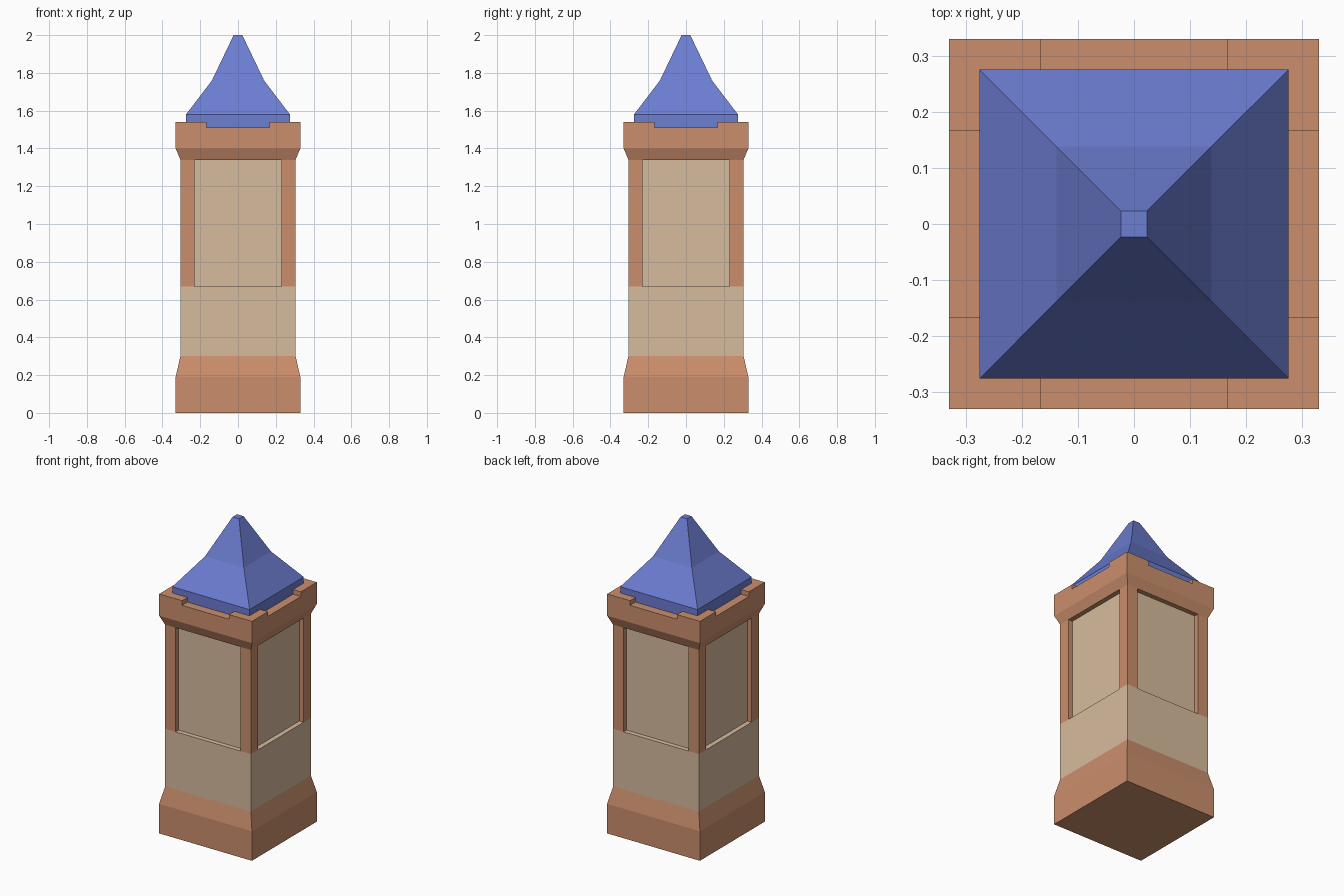
import bpy
import bmesh

default_cube = bpy.data.objects.get("Cube")
if default_cube:
    bpy.data.objects.remove(default_cube, do_unlink=True)


def make_material(name, color):
    mat = bpy.data.materials.new(name)
    mat.use_nodes = True
    mat.diffuse_color = (*color, 1)
    mat.node_tree.nodes["Principled BSDF"].inputs["Base Color"].default_value = (*color, 1)
    return mat


terracotta = make_material("terracotta", (0.60, 0.275, 0.15))
sandstone = make_material("sandstone", (0.68, 0.50, 0.34))
blue_tile = make_material("blue tile", (0.15, 0.205, 0.64))


def square_loft(name, profile, mats, center=(0, 0), split=None):
    """Stack square rings of (half width, height); faces above split use the second material."""
    bm = bmesh.new()
    cx, cy = center
    rings = [[bm.verts.new((cx + sx * r, cy + sy * r, z))
              for sx, sy in ((-1, -1), (1, -1), (1, 1), (-1, 1))]
             for r, z in profile]
    for low, high in zip(rings, rings[1:]):
        for i in range(4):
            j = (i + 1) % 4
            bm.faces.new((low[i], low[j], high[j], high[i]))
    bm.faces.new(rings[0][::-1])
    bm.faces.new(rings[-1])
    if split is not None:
        for face in bm.faces:
            face.material_index = int(face.calc_center_median().z > split)
    mesh = bpy.data.meshes.new(name)
    bm.to_mesh(mesh)
    bm.free()
    for mat in mats:
        mesh.materials.append(mat)
    obj = bpy.data.objects.new(name, mesh)
    bpy.context.collection.objects.link(obj)
    return obj


SILL, LINTEL, LEDGE, TOP = 0.67, 1.34, 1.51, 1.54
BODY, WIDE, OPENING, NOTCH = 0.305, 0.33, 0.23, 0.167

# Flared plinth with the plain wall above it
square_loft("plinth_and_lower_wall",
            [(WIDE, 0), (WIDE, 0.19), (BODY, 0.30), (BODY, SILL)],
            [terracotta, sandstone], split=0.30)

# Recessed wall panels between the posts
square_loft("recessed_panels", [(0.275, SILL), (0.275, LINTEL)], [sandstone])

# Flared parapet
square_loft("parapet", [(BODY, LINTEL), (WIDE, 1.40), (WIDE, LEDGE)], [terracotta])

# Corner posts and raised parapet corners
for x_side, sx in (("left", 1), ("right", -1)):
    for y_side, sy in (("front", -1), ("back", 1)):
        corner = f"{y_side}_{x_side}"
        half, mid = (BODY - OPENING) / 2, (BODY + OPENING) / 2
        square_loft(f"{corner}_post", [(half, SILL), (half, LINTEL)],
                    [terracotta], (sx * mid, sy * mid))
        half, mid = (WIDE - NOTCH) / 2, (WIDE + NOTCH) / 2
        square_loft(f"{corner}_parapet_corner", [(half, LEDGE), (half, TOP)],
                    [terracotta], (sx * mid, sy * mid))

# Two-pitch roof with a small flat tip
square_loft("roof",
            [(0.275, LEDGE), (0.275, 1.58), (0.138, 1.76), (0.023, 2.0)],
            [blue_tile])
